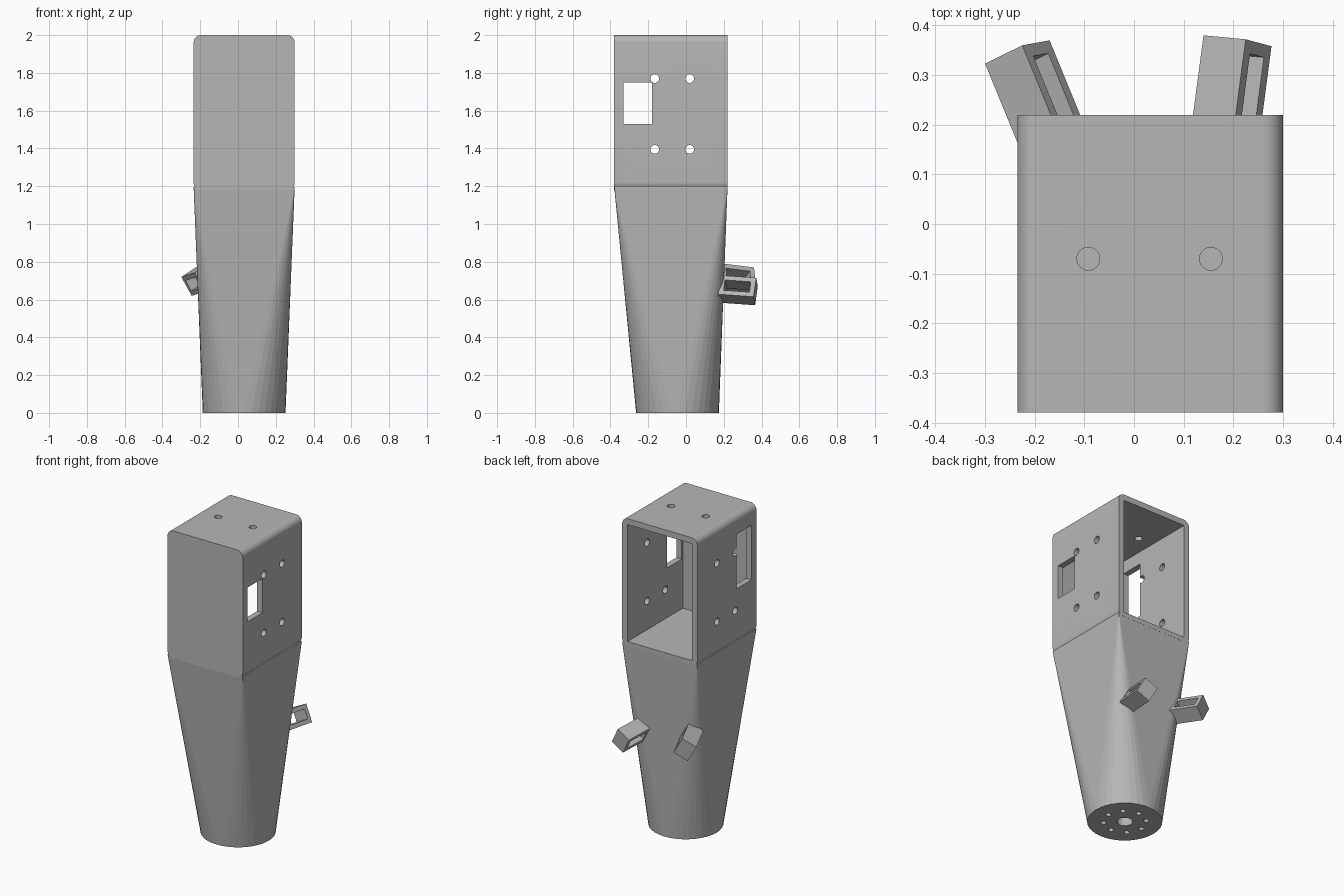
import bpy, bmesh, math
from mathutils import Vector, Matrix

if "Cube" in bpy.data.objects:
    bpy.data.objects.remove(bpy.data.objects["Cube"])

grey = bpy.data.materials.new("plain grey")
grey.use_nodes = True
COLOR = (0.47, 0.47, 0.47, 1)
grey.diffuse_color = COLOR
grey.node_tree.nodes["Principled BSDF"].inputs["Base Color"].default_value = COLOR

X0, X1, Y0, Y1 = -0.235, 0.30, -0.38, 0.22   # housing footprint
CX = (X0 + X1) / 2
BOTTOM, TOP, WALL = 1.18, 2.0, 0.038


def finish(bm, name):
    bmesh.ops.recalc_face_normals(bm, faces=bm.faces)
    mesh = bpy.data.meshes.new(name)
    bm.to_mesh(mesh)
    bm.free()
    mesh.materials.append(grey)
    obj = bpy.data.objects.new(name, mesh)
    bpy.context.collection.objects.link(obj)
    return obj


def box(name, low, high, matrix=Matrix()):
    low, high = Vector(low), Vector(high)
    bm = bmesh.new()
    place = Matrix.Translation((low + high) / 2) @ Matrix.Diagonal((*(high - low), 1))
    bmesh.ops.create_cube(bm, size=1, matrix=matrix @ place)
    return finish(bm, name)


def rod(name, center, radius, depth, axis="Z"):
    bm = bmesh.new()
    turn = Matrix.Rotation(math.pi / 2, 4, "Y") if axis == "X" else Matrix()
    bmesh.ops.create_cone(bm, cap_ends=True, segments=24, radius1=radius, radius2=radius,
                          depth=depth, matrix=Matrix.Translation(center) @ turn)
    return finish(bm, name)


def cut(target, cutter):
    cutter.hide_render = True
    mod = target.modifiers.new("cut", "BOOLEAN")
    mod.operation, mod.solver, mod.object = "DIFFERENCE", "EXACT", cutter
    bpy.context.view_layer.objects.active = target
    bpy.ops.object.modifier_apply(modifier=mod.name)
    bpy.data.objects.remove(cutter)


def smooth(obj):
    bpy.ops.object.select_all(action="DESELECT")
    obj.select_set(True)
    bpy.context.view_layer.objects.active = obj
    bpy.ops.object.shade_smooth_by_angle(angle=math.radians(30))


# Housing: rounded profile extruded front to back
R, STEPS = 0.04, 8
bm = bmesh.new()
ring = []
corners = [(X1 - R, TOP - R), (X0 + R, TOP - R), (X0 + R, BOTTOM + R), (X1 - R, BOTTOM + R)]
for q, (cx, cz) in enumerate(corners):
    for i in range(STEPS + 1):
        a = math.pi / 2 * (q + i / STEPS)
        ring.append(bm.verts.new((cx + R * math.cos(a), Y0, cz + R * math.sin(a))))
face = bm.faces.new(ring)
moved = bmesh.ops.extrude_face_region(bm, geom=[face], use_keep_orig=True)["geom"]
bmesh.ops.translate(bm, vec=(0, Y1 - Y0, 0),
                    verts=[v for v in moved if isinstance(v, bmesh.types.BMVert)])
housing = finish(bm, "housing")

# Cavity open at the back
cut(housing, box("cavity_cutter", (X0 + WALL, Y0 + WALL, BOTTOM + 0.03),
                 (X1 - WALL, Y1 + 0.1, TOP - WALL)))
# Side windows, the one on the right side is taller
for x, z_top in ((X0, 1.88), (X1, 1.75)):
    cut(housing, box("window_cutter", (x - 0.08, -0.33, 1.53), (x + 0.08, -0.18, z_top)))
# Screw holes through both sides and the top
for y in (-0.165, 0.02):
    for z in (1.395, 1.77):
        cut(housing, rod("side_hole_cutter", (CX, y, z), 0.023, 1, "X"))
for x in (-0.092, 0.155):
    cut(housing, rod("top_hole_cutter", (x, -0.07, TOP), 0.023, 0.2))
smooth(housing)

# Tapered neck: rectangle above blending into a circle below
ARC, RADIUS, CY, NECK_TOP = 9, 0.219, -0.045, 1.195
bm = bmesh.new()
rim = []
for i in range(4 * ARC):
    a = math.pi / 2 * i / ARC
    rim.append(bm.verts.new((CX + RADIUS * math.cos(a), CY + RADIUS * math.sin(a), 0)))
top = [bm.verts.new((x, y, NECK_TOP)) for x, y in ((X1, Y1), (X0, Y1), (X0, Y0), (X1, Y0))]
for q in range(4):
    for i in range(ARC):
        bm.faces.new((rim[q * ARC + i], rim[(q * ARC + i + 1) % len(rim)], top[q]))
    bm.faces.new((rim[(q + 1) * ARC % len(rim)], top[(q + 1) % 4], top[q]))
bm.faces.new(top)
bm.faces.new(rim[::-1])
neck = finish(bm, "tapered_neck")

# Mounting holes in the round base
cut(neck, rod("center_hole_cutter", (CX, CY, 0), 0.046, 0.3))
for i in range(8):
    a = math.pi / 4 * i
    spot = (CX + 0.125 * math.cos(a), CY + 0.125 * math.sin(a), 0)
    cut(neck, rod("base_hole_cutter", spot, 0.016, 0.2))


# Strap loops on the back: corner point, then width and height edges
def loop(name, corner, across, down):
    u, v = Vector(across), Vector(down)
    out = u.cross(v).normalized()
    frame = Matrix((u.normalized(), v.normalized(), out)).transposed().to_4x4()
    frame = Matrix.Translation(corner) @ frame
    w, h, length, rim_width = u.length, v.length, 0.19, 0.026
    obj = box(name, (0, 0, -length), (w, h, 0), frame)
    cut(obj, box("loop_cutter", (-0.1, rim_width, rim_width - length),
                 (w + 0.1, h - rim_width, -rim_width), frame))


loop("right_strap_loop", (-0.30, 0.323, 0.72), (0.075, 0.037, 0.05), (0.055, 0.01, -0.10))
loop("left_strap_loop", (0.14, 0.38, 0.67), (0.085, -0.008, 0.045), (0.052, -0.014, -0.10))
